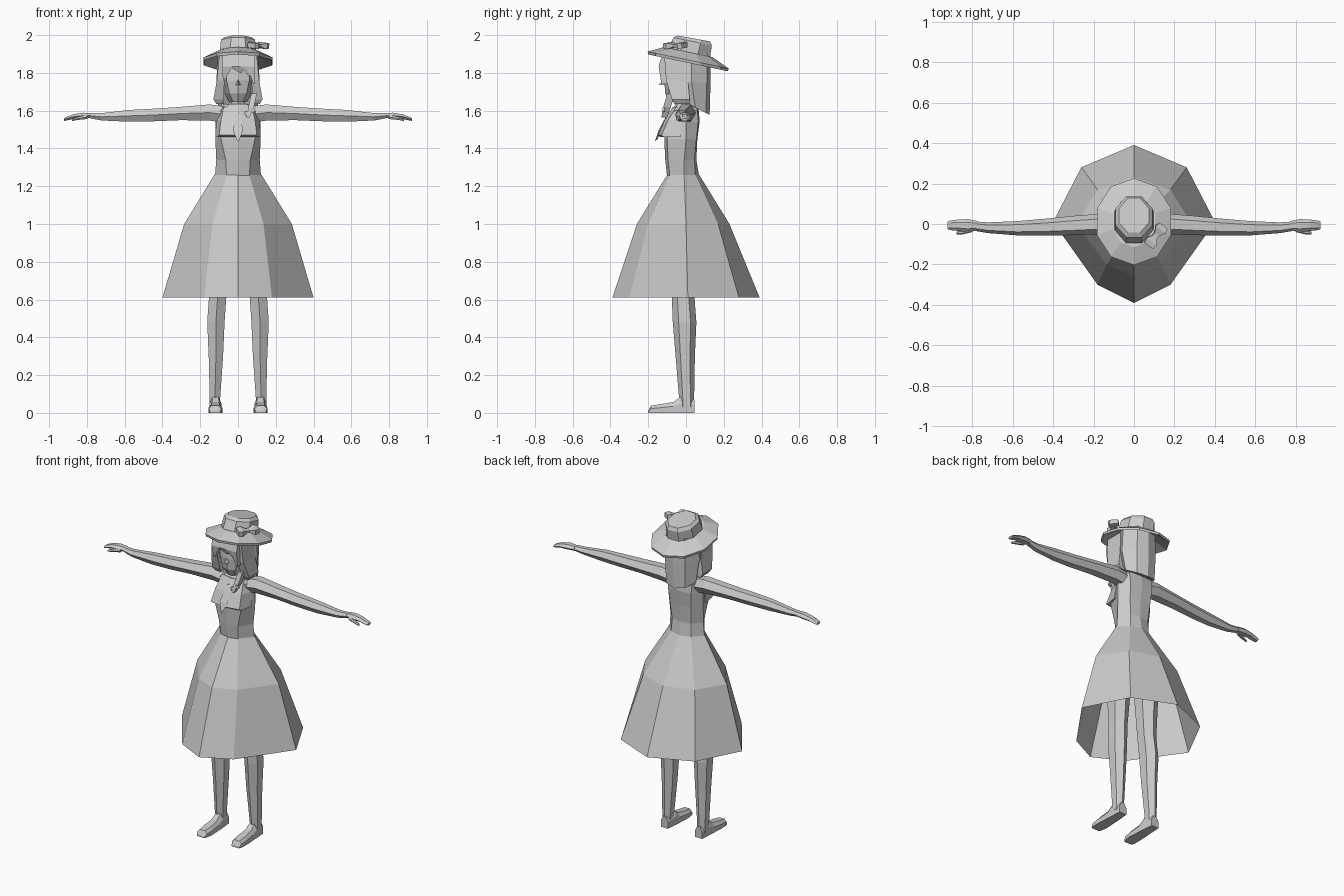
import bpy, bmesh, math
from mathutils import Vector

grey = bpy.data.materials.new("light_grey")
grey.diffuse_color = (0.6, 0.6, 0.6, 1)


def finish(name, bm):
    bmesh.ops.recalc_face_normals(bm, faces=bm.faces[:])
    mesh = bpy.data.meshes.new(name)
    bm.to_mesh(mesh)
    bm.free()
    mesh.materials.append(grey)
    obj = bpy.data.objects.new(name, mesh)
    bpy.context.collection.objects.link(obj)
    return obj


def loft(name, rings, caps=True):
    """Skin a list of equal-length point rings."""
    bm = bmesh.new()
    rows = [[bm.verts.new(p) for p in r] for r in rings]
    n = len(rows[0])
    for a, b in zip(rows, rows[1:]):
        for i in range(n):
            j = (i + 1) % n
            bm.faces.new((a[i], a[j], b[j], b[i]))
    if caps:
        bm.faces.new(rows[0])
        bm.faces.new(rows[-1])
    return finish(name, bm)


def ring(z, rx, y0, y1, n=8, tilt=0.0, turn=0.0):
    """Level or tilted oval with half width rx, reaching from y0 to y1."""
    cy, ry = (y0 + y1) / 2, (y1 - y0) / 2
    pts = []
    for i in range(n):
        a = 2 * math.pi * (i + turn) / n - math.pi / 2
        y = cy + ry * math.sin(a)
        pts.append((rx * math.cos(a), y, z + tilt * (y - cy)))
    return pts


def sym(half, z):
    """Closed ring from right-half (x, y) points, first and last on the centre line."""
    right = [(x, y, z) for x, y in half]
    return right + [(-x, y, z) for x, y, z in right[-2:0:-1]]


def pair(name, rings):
    for side, s in (("left", 1), ("right", -1)):
        loft(side + "_" + name, [[(s * x, y, z) for x, y, z in r] for r in rings])


def box_ring(x0, x1, y0, y1, z):
    return [(x0, y0, z), (x1, y0, z), (x1, y1, z), (x0, y1, z)]


# Open eight-sided skirt
loft("skirt", [
    sym([(0, -.10), (.06, -.085), (.125, -.01), (.07, .05), (0, .07)], 1.26),
    sym([(0, -.26), (.135, -.20), (.285, 0), (.18, .17), (0, .23)], 1.0),
    sym([(0, -.39), (.18, -.30), (.40, .01), (.26, .28), (0, .39)], .61)], caps=False)

# Torso with the overhanging blouse front
loft("torso", [
    sym([(0, -.10), (.06, -.085), (.122, -.01), (.07, .05), (0, .07)], 1.25),
    sym([(0, -.11), (.065, -.095), (.115, -.01), (.065, .045), (0, .055)], 1.34),
    sym([(0, -.115), (.09, -.10), (.12, 0), (.075, .055), (0, .06)], 1.45),
    sym([(0, -.105), (.085, -.09), (.12, 0), (.08, .065), (0, .072)], 1.54),
    sym([(0, -.075), (.085, -.06), (.115, 0), (.085, .06), (0, .068)], 1.60),
    sym([(0, -.055), (.045, -.045), (.085, 0), (.05, .05), (0, .06)], 1.635)])
loft("blouse_front", [
    sym([(0, -.135), (.105, -.115), (.12, -.03), (0, -.03)], 1.46),
    sym([(0, -.15), (.10, -.13), (.12, -.03), (0, -.03)], 1.47),
    sym([(0, -.115), (.09, -.095), (.115, -.02), (0, -.02)], 1.55),
    sym([(0, -.07), (.075, -.05), (.09, -.01), (0, -.01)], 1.62)])

# Necktie
loft("necktie", [[(-.008, -.095, 1.59), (.008, -.095, 1.59), (0, -.085, 1.59)],
                 [(-.027, -.145, 1.495), (.027, -.145, 1.495), (0, -.13, 1.50)],
                 [(-.003, -.165, 1.437), (.003, -.165, 1.437), (0, -.15, 1.45)]])

# Neck and head
loft("neck", [ring(1.58, .045, -.05, .045, 6), ring(1.72, .042, -.045, .045, 6)])
loft("head", [
    sym([(0, -.085), (.025, -.075), (.045, -.01), (.03, .03), (0, .04)], 1.645),
    sym([(0, -.11), (.045, -.09), (.07, -.01), (.05, .06), (0, .07)], 1.69),
    sym([(0, -.115), (.06, -.095), (.08, 0), (.06, .08), (0, .09)], 1.76),
    sym([(0, -.105), (.065, -.09), (.085, 0), (.06, .09), (0, .10)], 1.90)])
loft("nose", [[(-.015, -.108, 1.735), (.015, -.108, 1.735), (0, -.108, 1.77)],
              [(-.003, -.143, 1.737), (.003, -.143, 1.737), (0, -.141, 1.742)]])

# Hair: back mass, side locks, jagged fringe
half = [(0, -.02), (.09, -.045), (.115, .03), (.07, .11), (0, .13)]
low = [(0, .03), (.075, .02), (.105, .05), (.065, .105), (0, .125)]
low_ring = [(x, y, 1.64 - .5 * max(0, y)) for x, y, z in sym(low, 0)]
loft("back_hair", [sym([(x * .92, y) for x, y in half], 1.90),
                   sym(half, 1.75), low_ring])
pair("hair_lock", [box_ring(.06, .10, -.115, 0, 1.89),
                   box_ring(.072, .112, -.105, .01, 1.76),
                   box_ring(.075, .13, -.075, .02, 1.66),
                   box_ring(.08, .115, -.06, .02, 1.635)])
for x0, x1, tip, drop in ((-.085, -.03, -.075, 1.76), (-.05, .03, .015, 1.80),
                          (.01, .065, .06, 1.785), (.045, .09, .085, 1.74)):
    loft("fringe_strand", [box_ring(x0, x1, -.125, -.08, 1.90),
                           box_ring(x0, x1, -.145, -.095, 1.835),
                           box_ring(tip - .004, tip + .004, -.13, -.10, drop)])

# Tilted hat: brim and crown
TILT = -.21
loft("hat_brim", [ring(1.895, .10, -.10, .135, 10, TILT),
                  ring(1.853, .19, -.20, .222, 10, TILT),
                  ring(1.868, .193, -.203, .226, 10, TILT),
                  ring(1.91, .11, -.115, .14, 10, TILT)])
loft("hat_crown", [ring(1.895, .105, -.11, .135, 8, TILT, .5),
                   ring(1.966, .098, -.075, .145, 8, TILT, .5),
                   ring(1.982, .08, -.05, .135, 8, -.18, .5)])


def bow(name, centre, along, length, size):
    """Two flaring lobes joined by a narrow knot."""
    c, d = Vector(centre), Vector(along).normalized()
    u = d.orthogonal().normalized()
    v = d.cross(u)
    rings = []
    for t, s in ((-1, .8), (-.6, 1), (-.15, .45), (.15, .45), (.6, 1), (1, .8)):
        m = c + d * t * length
        rings.append([m + (u * a + v * b) * s * size
                      for a, b in ((1, 0.3), (0.3, 1), (-1, -0.3), (-.3, -1))])
    loft(name, rings)


bow("hat_bow", (.108, -.057, 1.945), (.6, .8, 0), .062, .034)

# Small braid tied over the left collar
loft("braid", [box_ring(.07, .10, -.10, -.06, 1.69), box_ring(.055, .085, -.12, -.08, 1.62),
               box_ring(.045, .06, -.13, -.10, 1.565)])
bow("braid_bow", (.062, -.118, 1.595), (1, 0, .5), .03, .014)

# Arms and hands: station x, y range, z range
arm = [(.07, -.055, .05, 1.535, 1.625), (.15, -.05, .052, 1.545, 1.635),
       (.30, -.055, .04, 1.548, 1.622), (.45, -.058, .025, 1.542, 1.612),
       (.58, -.056, .014, 1.54, 1.605), (.72, -.045, .008, 1.547, 1.588),
       (.78, -.035, .012, 1.558, 1.588)]
hand = [(.775, -.032, .015, 1.56, 1.588), (.82, -.04, .024, 1.558, 1.590),
        (.87, -.034, .022, 1.556, 1.582), (.91, -.03, .017, 1.547, 1.567),
        (.922, -.025, .012, 1.545, 1.56)]


def limb_ring(x, y0, y1, z0, z1):
    cy, cz, ry, rz = (y0 + y1) / 2, (z0 + z1) / 2, (y1 - y0) / 2, (z1 - z0) / 2
    return [(x, cy + ry * a, cz + rz * b) for a, b in
            ((1, 0), (.5, .95), (-.5, .95), (-1, 0), (-.5, -.95), (.5, -.95))]


pair("arm", [limb_ring(*s) for s in arm])
pair("hand", [limb_ring(*s) for s in hand])
pair("thumb", [limb_ring(.80, -.04, -.015, 1.555, 1.578),
               limb_ring(.85, -.052, -.03, 1.55, 1.567),
               limb_ring(.878, -.052, -.038, 1.545, 1.557)])

# Legs: height, centre x, half width, y range
legs = [(.95, .10, .075, -.085, .06), (.61, .108, .053, -.075, .045),
        (.48, .117, .053, -.07, .055), (.30, .117, .044, -.055, .047),
        (.08, .122, .032, -.037, .043), (.03, .122, .032, -.037, .043)]
pair("leg", [[(x + cx, y, z) for x, y, z in ring(z, r, y0, y1, 6)]
             for z, cx, r, y0, y1 in legs])

# Feet: station y, inner x, outer x, top z
feet = [(.045, .095, .145, .07), (-.03, .088, .15, .085), (-.065, .086, .152, .058),
        (-.14, .082, .156, .045), (-.185, .088, .154, .038), (-.20, .095, .148, .01)]
pair("foot", [[(x0, y, 0), (x1, y, 0), (x1, y, t * .6),
               (x1 - .015, y, t), (x0 + .015, y, t), (x0, y, t * .6)]
              for y, x0, x1, t in feet])
